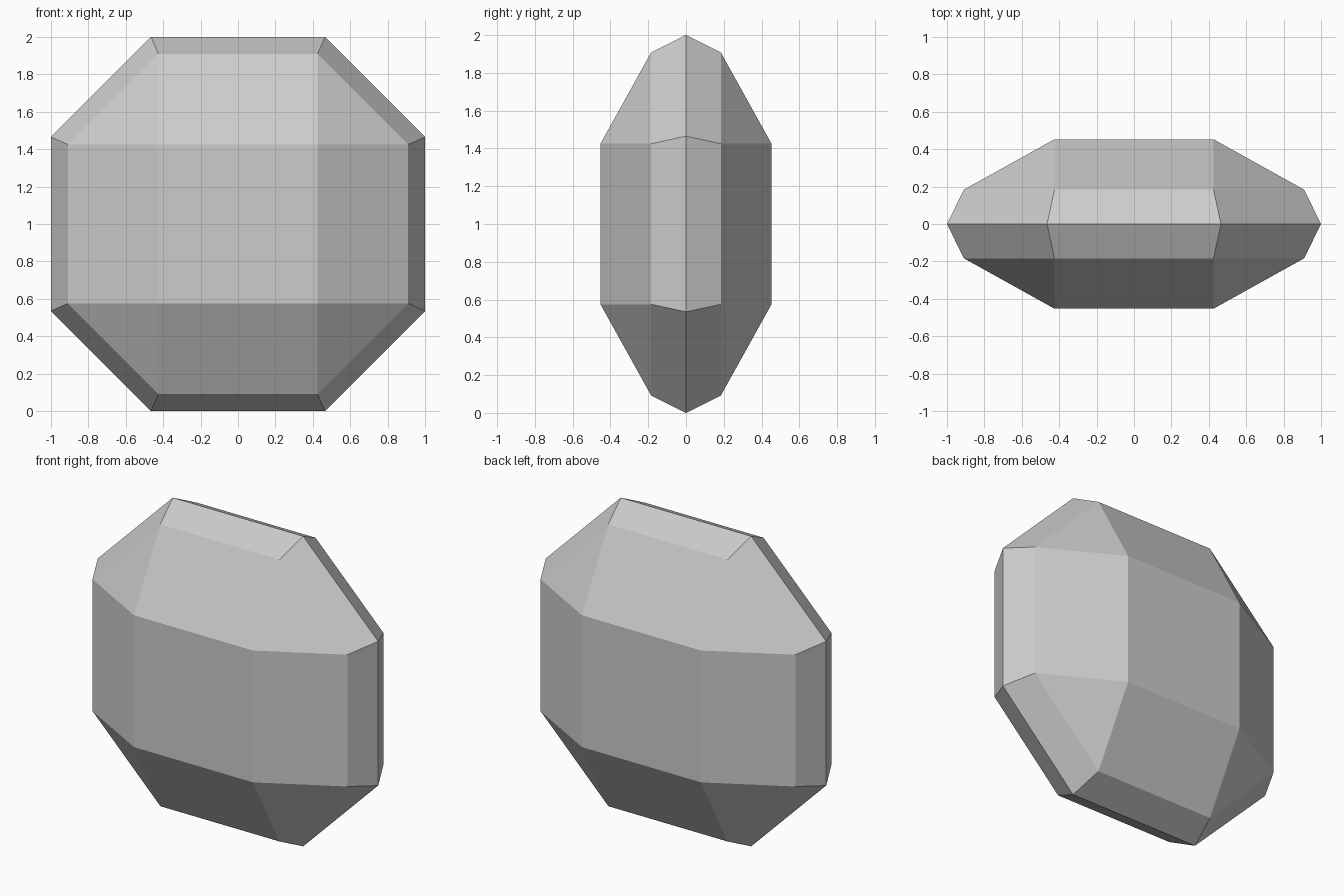
import bpy
import bmesh
import math
from itertools import product

cube = bpy.data.objects.get("Cube")
if cube:
    bpy.data.objects.remove(cube, do_unlink=True)

# Plain grey material
grey = bpy.data.materials.new("plain_grey")
grey.use_nodes = True
colour = (0.604, 0.604, 0.604, 1.0)
grey.diffuse_color = colour
grey.node_tree.nodes["Principled BSDF"].inputs["Base Color"].default_value = colour

CENTRE_Z = 1.0
# Corner of one octant: square face, bevel ring and girdle (x, y, z)
FACE, RING, GIRDLE = 0.425, 0.909, 0.465
octant = [
    (FACE, 0.453, FACE),
    (RING, 0.184, FACE), (FACE, 0.184, RING),
    (1.0, 0.0, GIRDLE), (GIRDLE, 0.0, 1.0),
]

# Mirror the corner into all octants and wrap it in flat facets
points = {(x * sx, y * sy, CENTRE_Z + z * sz)
          for x, y, z in octant
          for sx, sy, sz in product((-1, 1), repeat=3)}
bm = bmesh.new()
for p in sorted(points):
    bm.verts.new(p)
bmesh.ops.remove_doubles(bm, verts=bm.verts[:], dist=0.0001)
bmesh.ops.convex_hull(bm, input=bm.verts[:])
bmesh.ops.dissolve_limit(bm, angle_limit=math.radians(1),
                         verts=bm.verts[:], edges=bm.edges[:])
bmesh.ops.recalc_face_normals(bm, faces=bm.faces[:])

mesh = bpy.data.meshes.new("faceted_gem")
bm.to_mesh(mesh)
bm.free()
mesh.materials.append(grey)
gem = bpy.data.objects.new("faceted_gem", mesh)
bpy.context.collection.objects.link(gem)
